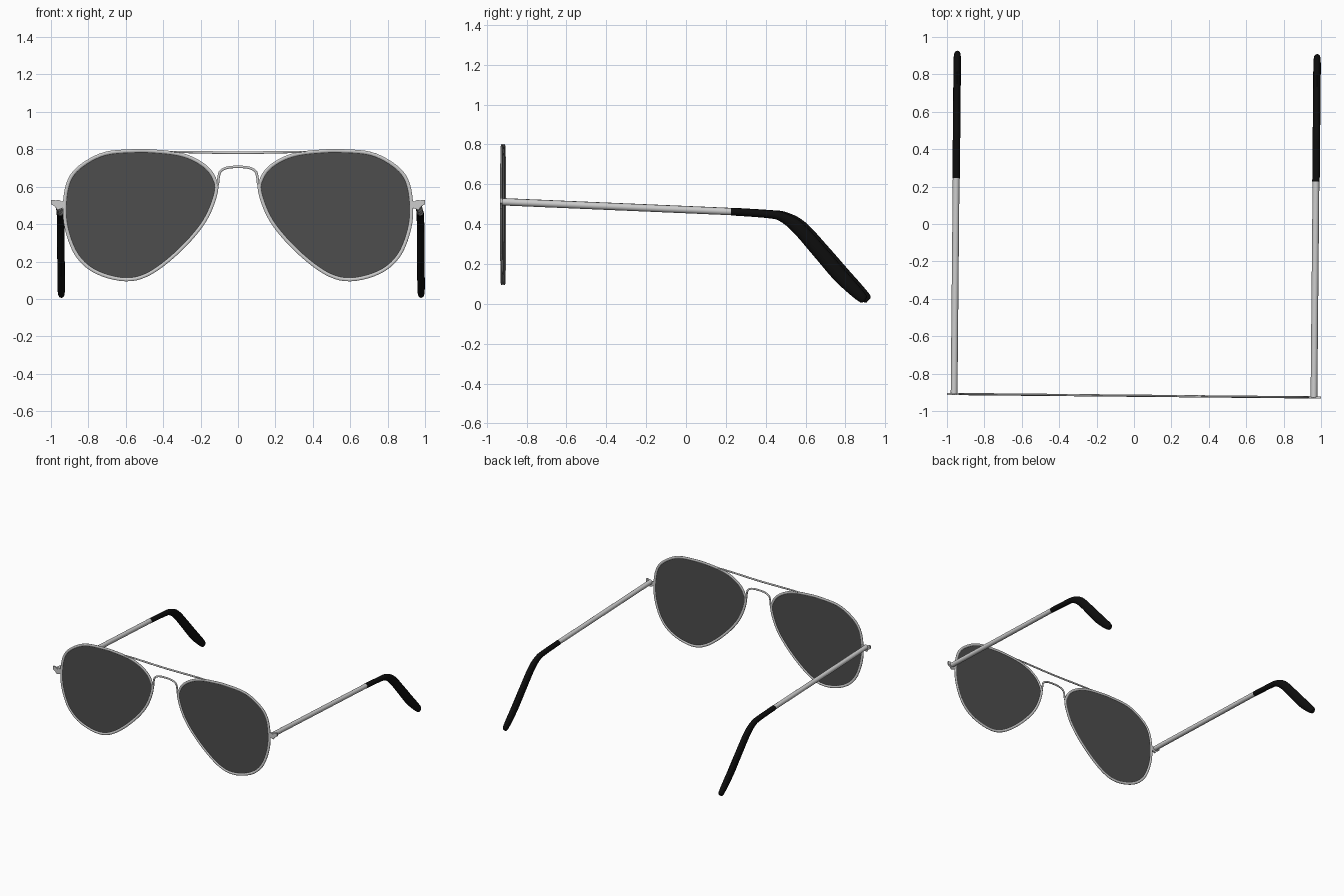
import bpy, bmesh, math
from mathutils import Vector, Matrix

if "Cube" in bpy.data.objects:
    bpy.data.objects.remove(bpy.data.objects["Cube"])

FRONT_Y = -0.918
# whole model is turned very slightly about the middle of the front
TURN = (Matrix.Translation((0, FRONT_Y, 0)) @ Matrix.Rotation(-0.0095, 4, 'Z')
        @ Matrix.Translation((0, -FRONT_Y, 0)))


def material(name, color):
    m = bpy.data.materials.new(name)
    m.diffuse_color = color
    m.use_nodes = True
    m.node_tree.nodes["Principled BSDF"].inputs["Base Color"].default_value = m.diffuse_color
    return m


LENS = material("dark_glass", (0.075, 0.075, 0.075, 0.9))
BLACK = material("black_plastic", (0.004, 0.004, 0.004, 1))


def spline(pts, steps, closed=False):
    """Catmull-Rom through tuples of any length."""
    n, out = len(pts), []
    for i in range(n if closed else n - 1):
        idx = [i - 1, i, i + 1, i + 2]
        p = [pts[k % n] if closed else pts[min(max(k, 0), n - 1)] for k in idx]
        for s in range(steps):
            t = s / steps
            out.append(tuple(0.5 * (2 * b + (c - a) * t + (2 * a - 5 * b + 4 * c - d) * t * t
                                    + (3 * b - a - 3 * c + d) * t ** 3)
                             for a, b, c, d in zip(*p)))
    if not closed:
        out.append(tuple(pts[-1]))
    return out


def finish(bm, name, mat=None):
    bm.transform(TURN)
    bmesh.ops.recalc_face_normals(bm, faces=bm.faces)
    me = bpy.data.meshes.new(name)
    bm.to_mesh(me)
    bm.free()
    ob = bpy.data.objects.new(name, me)
    bpy.context.collection.objects.link(ob)
    if mat:
        me.materials.append(mat)
    bpy.ops.object.select_all(action='DESELECT')
    ob.select_set(True)
    bpy.context.view_layer.objects.active = ob
    bpy.ops.object.shade_smooth_by_angle(angle=math.radians(40))
    return ob


def sweep(name, path, side, sizes, closed=False, mat=None, sides=12):
    """Elliptical section along a planar path; sizes = (half along side, half in plane)."""
    bm, rings, n = bmesh.new(), [], len(path)
    path, side = [Vector(p) for p in path], Vector(side)
    for i, p in enumerate(path):
        a = path[(i - 1) % n] if closed else path[max(i - 1, 0)]
        b = path[(i + 1) % n] if closed else path[min(i + 1, n - 1)]
        nor = (b - a).normalized().cross(side)
        hs, hp = sizes[i]
        rings.append([bm.verts.new(p + side * hs * math.cos(t) + nor * hp * math.sin(t))
                      for t in (2 * math.pi * k / sides for k in range(sides))])
    for i in range(n if closed else n - 1):
        r, q = rings[i], rings[(i + 1) % n]
        for k in range(sides):
            m = (k + 1) % sides
            bm.faces.new((r[k], r[m], q[m], q[k]))
    if not closed:
        bm.faces.new(rings[0])
        bm.faces.new(rings[-1])
    return finish(bm, name, mat)


def plate(name, outline, depth, mat=None):
    """Flat xz outline extruded evenly around the front plane."""
    bm = bmesh.new()
    f = bm.faces.new([bm.verts.new((x, FRONT_Y - depth / 2, z)) for x, z in outline])
    ext = bmesh.ops.extrude_face_region(bm, geom=[f])
    vs = [v for v in ext['geom'] if isinstance(v, bmesh.types.BMVert)]
    bmesh.ops.translate(bm, verts=vs, vec=(0, depth, 0))
    return finish(bm, name, mat)


# teardrop rim centre line (right half)
rim = [(0.33, 0.777), (0.44, 0.789), (0.545, 0.792), (0.71, 0.777), (0.833, 0.715), (0.902, 0.635),
       (0.927, 0.51), (0.917, 0.375), (0.86, 0.232), (0.757, 0.143), (0.60, 0.103),
       (0.467, 0.139), (0.31, 0.262), (0.178, 0.418), (0.116, 0.575), (0.131, 0.652),
       (0.175, 0.708), (0.25, 0.753)]
# temple tip: y, z, half width, half height
tip = [(0.235, 0.4625, 0.02, 0.019), (0.42, 0.45, 0.02, 0.02), (0.49, 0.436, 0.02, 0.024),
       (0.57, 0.383, 0.02, 0.033), (0.68, 0.26, 0.02, 0.036), (0.775, 0.15, 0.02, 0.037),
       (0.85, 0.073, 0.02, 0.032), (0.895, 0.029, 0.018, 0.025), (0.907, 0.018, 0.012, 0.016)]
hinge = [(0.925, 0.525), (0.96, 0.517), (0.982, 0.53), (1.0, 0.53), (1.0, 0.507),
         (0.98, 0.495), (0.965, 0.475), (0.93, 0.488)]

for s, tag in ((1, "right"), (-1, "left")):
    # rim and lens
    loop = [(s * x, z) for x, z in spline(rim, 5, True)]
    sweep("rim_" + tag, [(x, FRONT_Y, z) for x, z in loop], (0, 1, 0),
          [(0.006, 0.0095)] * len(loop), closed=True, sides=10)
    plate("lens_" + tag, loop, 0.004, LENS)
    # hinge lug
    plate("hinge_" + tag, [(s * x, z) for x, z in hinge], 0.012)
    # metal temple arm
    x = s * 0.962
    sweep("temple_" + tag, [(x, FRONT_Y, 0.512), (x, 0.25, 0.462)], (1, 0, 0),
          [(0.018, 0.018)] * 2, sides=16)
    # black bent ear tip
    pts = spline(tip, 5)
    sweep("ear_tip_" + tag, [(x, p[0], p[1]) for p in pts], (1, 0, 0),
          [(p[2], p[3]) for p in pts], mat=BLACK, sides=16)

# arched nose bridge
half = [(0.108, 0.61), (0.102, 0.66), (0.09, 0.686), (0.055, 0.702)]
arch = spline([(-x, z) for x, z in half] + [(0, 0.706)] + half[::-1], 5)
sweep("nose_bridge", [(x, FRONT_Y, z) for x, z in arch], (0, 1, 0),
      [(0.006, 0.007)] * len(arch), sides=10)

# straight brow bar with tapered ends
half = [(0.36, 0.787, 0.003), (0.31, 0.786, 0.006), (0.2, 0.784, 0.007)]
bar = spline([(-x, z, r) for x, z, r in half] + [(0, 0.781, 0.007)] + half[::-1], 4)
sweep("brow_bar", [(x, FRONT_Y, z) for x, z, r in bar], (0, 1, 0),
      [(0.006, r) for x, z, r in bar], sides=10)
